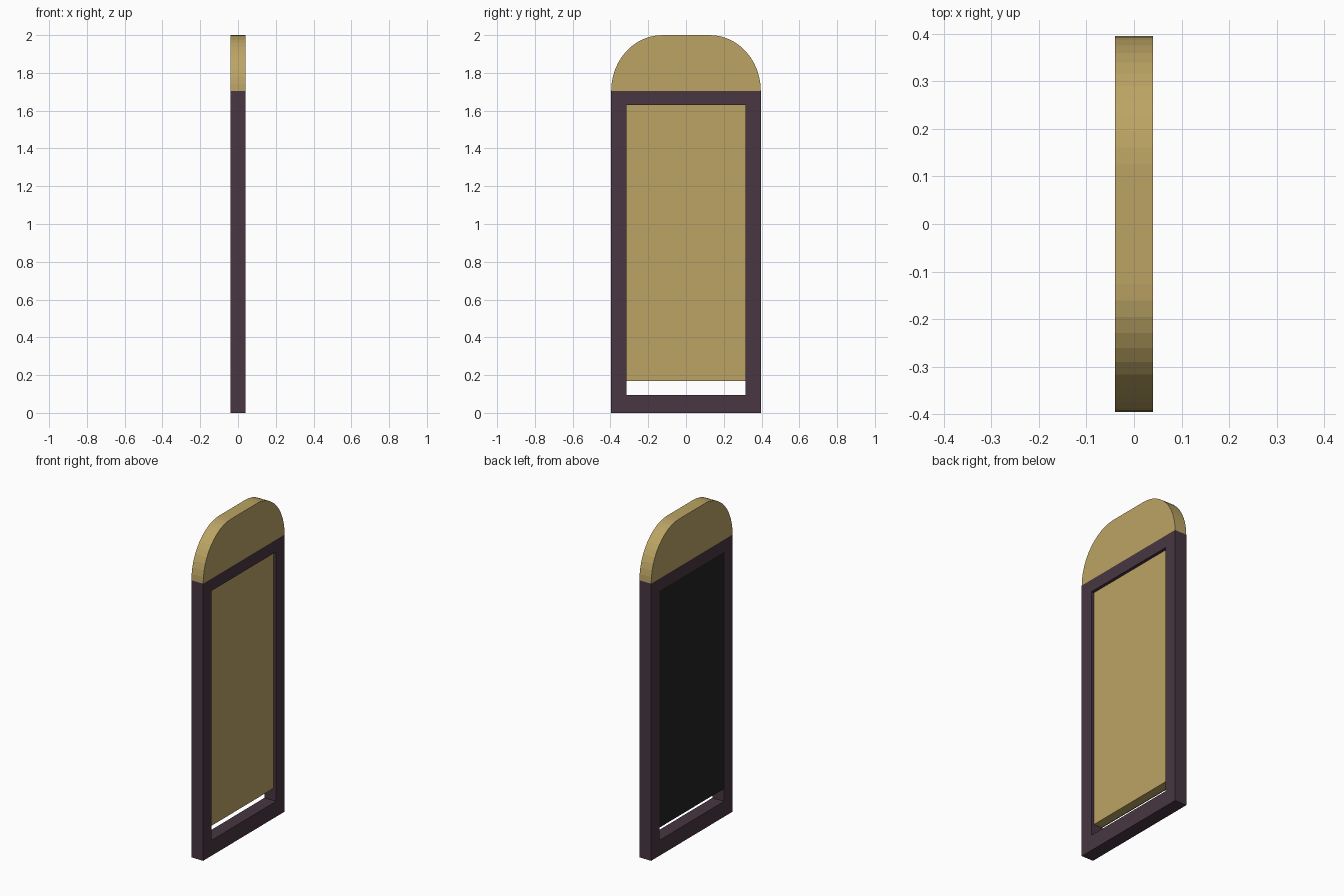
import bpy, bmesh, math

if "Cube" in bpy.data.objects:
    bpy.data.objects.remove(bpy.data.objects["Cube"])


def material(name, rgb):
    m = bpy.data.materials.new(name)
    m.diffuse_color = (*rgb, 1)
    m.use_nodes = True
    m.node_tree.nodes["Principled BSDF"].inputs["Base Color"].default_value = m.diffuse_color
    return m


def finish(name, bm, mat):
    bmesh.ops.recalc_face_normals(bm, faces=bm.faces)
    me = bpy.data.meshes.new(name)
    bm.to_mesh(me)
    bm.free()
    me.materials.append(mat)
    ob = bpy.data.objects.new(name, me)
    bpy.context.collection.objects.link(ob)
    return ob


def prism(name, profile, x0, x1, mat):
    """Extrude a closed (y, z) profile from x0 to x1."""
    bm = bmesh.new()
    face = bm.faces.new([bm.verts.new((x0, y, z)) for y, z in profile])
    ext = bmesh.ops.extrude_face_region(bm, geom=[face])
    for v in ext["geom"]:
        if isinstance(v, bmesh.types.BMVert):
            v.co.x = x1
    return finish(name, bm, mat)


def rect(hy, z0, z1):
    return [(-hy, z0), (hy, z0), (hy, z1), (-hy, z1)]


tan = material("tan", (0.50, 0.37, 0.128))
plum = material("dark_plum", (0.065, 0.037, 0.054))
black = material("black", (0.018, 0.016, 0.018))

T, W, SHOULDER = 0.04, 0.396, 1.705
IN_W, IN_BOTTOM, IN_TOP = 0.314, 0.095, 1.63

# Rectangular frame: one closed ring with an open middle
bm = bmesh.new()
loops = [[bm.verts.new((x, y, z)) for y, z in p]
         for x, p in ((-T, rect(W, 0, SHOULDER)), (T, rect(W, 0, SHOULDER)),
                      (T, rect(IN_W, IN_BOTTOM, IN_TOP)), (-T, rect(IN_W, IN_BOTTOM, IN_TOP)))]
for k in range(4):
    a, b = loops[k], loops[(k + 1) % 4]
    for i in range(4):
        j = (i + 1) % 4
        bm.faces.new((a[i], a[j], b[j], b[i]))
finish("frame", bm, plum)

# Rounded header on top of the frame
SEG, RY, RZ = 12, 0.27, 2.0 - SHOULDER
right = [(W - RY + RY * math.cos(t), SHOULDER + RZ * math.sin(t))
         for t in (math.pi / 2 * i / SEG for i in range(SEG + 1))]
left = [(-y, z) for y, z in reversed(right)]
prism("arched_header", right + left, -T, T, tan)

# Hanging panel with its black backing, leaving a gap at the bottom
prism("panel", rect(IN_W, 0.17, IN_TOP), -0.03, 0.022, tan)
prism("panel_backing", rect(IN_W, 0.17, IN_TOP), -0.036, -0.03, black)
